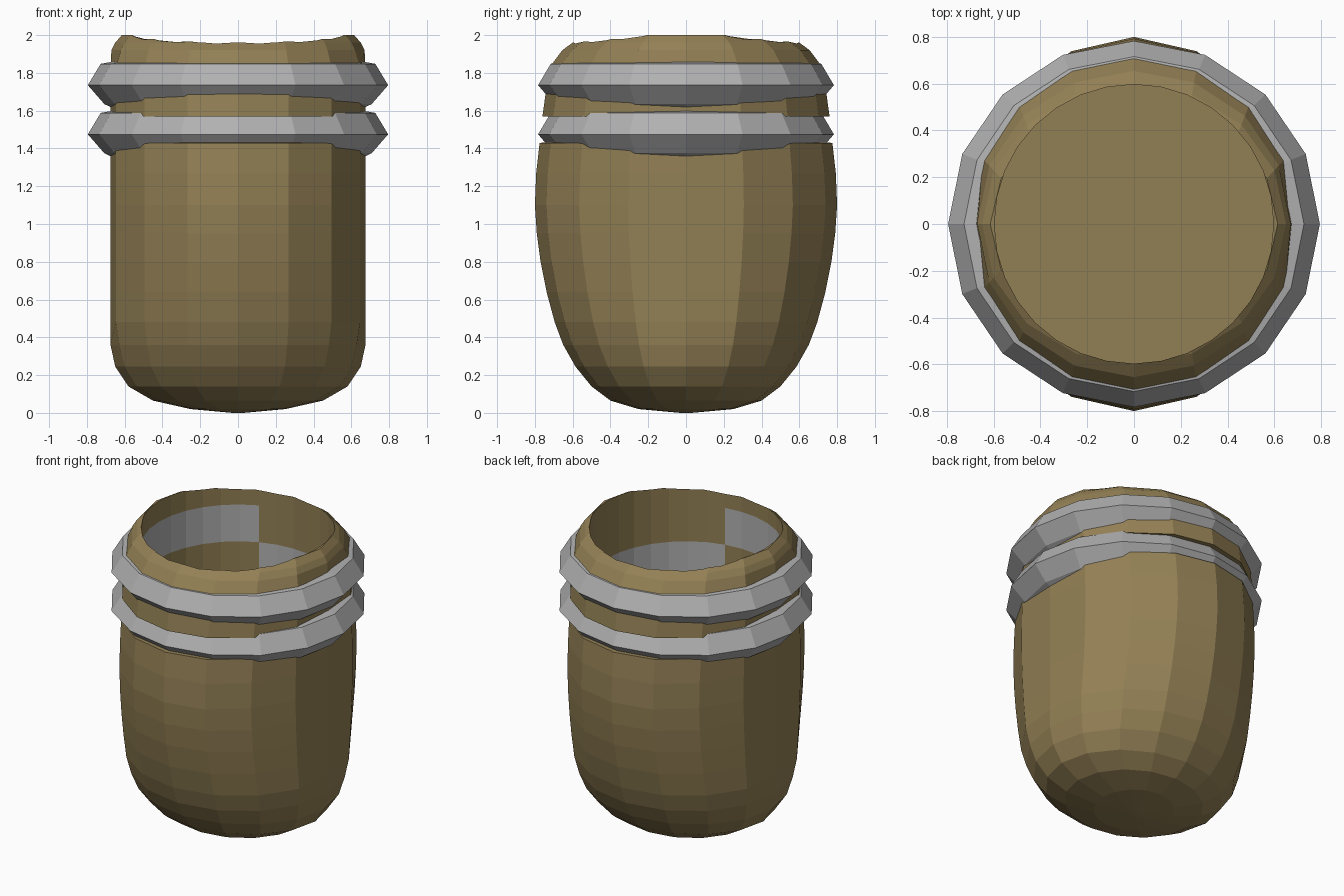
import bpy, bmesh
from math import sin, cos, tau, atan2, degrees

cube = bpy.data.objects.get("Cube")
if cube:
    bpy.data.objects.remove(cube, do_unlink=True)


def material(name, rgb):
    m = bpy.data.materials.new(name)
    m.use_nodes = True
    color = (*rgb, 1)
    m.diffuse_color = color
    bsdf = next(n for n in m.node_tree.nodes if n.type == "BSDF_PRINCIPLED")
    bsdf.inputs["Base Color"].default_value = color
    return m


brown = material("brown clay", (0.29, 0.215, 0.09))
grey = material("grey metal", (0.44, 0.44, 0.44))


def loft(name, rows, sides, mats, limit=9.0, ring=False, rule=None):
    """Join oval rows (z, x radius, y radius); x is flattened at the limit."""
    bm = bmesh.new()
    loops = []
    for z, rx, ry in rows:
        loop = []
        for i in range(sides):
            a = tau * i / sides
            x = max(-limit, min(limit, rx * cos(a)))
            loop.append(bm.verts.new((x, ry * sin(a), z)))
        loops.append(loop)
    pairs = list(zip(loops, loops[1:]))
    if ring:
        pairs.append((loops[-1], loops[0]))
    for low, high in pairs:
        for i in range(sides):
            j = (i + 1) % sides
            bm.faces.new((low[i], low[j], high[j], high[i]))
    if not ring:
        bm.faces.new(loops[0][::-1])
        bm.faces.new(loops[-1])
    bmesh.ops.recalc_face_normals(bm, faces=bm.faces)
    if rule:
        for f in bm.faces:
            f.material_index = rule(f)
    mesh = bpy.data.meshes.new(name)
    bm.to_mesh(mesh)
    bm.free()
    for m in mats:
        mesh.materials.append(m)
    obj = bpy.data.objects.new(name, mesh)
    bpy.context.collection.objects.link(obj)
    return obj


# Pot body: oval section, flattened sides, a groove behind the lower band
body_rows = [
    (0.0, 0.03, 0.03), (0.02, 0.25, 0.25), (0.065, 0.45, 0.40),
    (0.14, 0.58, 0.50), (0.245, 0.65, 0.585), (0.36, 0.68, 0.65),
    (0.48, 0.70, 0.695), (0.64, 0.70, 0.738), (0.8, 0.70, 0.77),
    (0.95, 0.70, 0.79), (1.1, 0.70, 0.80), (1.27, 0.70, 0.793),
    (1.43, 0.70, 0.775), (1.431, 0.69, 0.70), (1.569, 0.69, 0.70),
    (1.57, 0.70, 0.76), (1.7, 0.70, 0.742), (1.83, 0.70, 0.722),
    (1.92, 0.67, 0.655), (1.96, 0.65, 0.60), (2.0, 0.615, 0.51),
]
body = loft("pot_body", body_rows, 16, [brown, grey], limit=0.675)


# Round hollow, with the bands showing on part of its wall
def lining(face):
    c = face.calc_center_median()
    if abs(face.normal.z) > 0.5:
        return 0
    front = 115 < degrees(atan2(c.y, c.x)) % 360 < 280
    if 1.61 < c.z < 1.86:
        return int(front)
    if 1.34 < c.z < 1.61:
        return int(not front)
    return 0


heights = (1.0, 1.34, 1.61, 1.86, 2.2)
cutter = loft("hollow_cutter", [(z, 0.597, 0.597) for z in heights], 32,
              [brown, grey], rule=lining)
cutter.hide_render = True
cut = body.modifiers.new("hollow", "BOOLEAN")
cut.operation = "DIFFERENCE"
cut.solver = "EXACT"
cut.object = cutter
bpy.context.view_layer.objects.active = body
bpy.ops.object.modifier_apply(modifier=cut.name)
bpy.data.objects.remove(cutter, do_unlink=True)

# Two faceted metal bands around the neck
band_profile = [(0.795, 0), (0.727, 0.113), (0.65, 0.127), (0.62, 0.127),
                (0.62, -0.13), (0.645, -0.13), (0.708, -0.1)]
for name, z in (("lower_band", 1.475), ("upper_band", 1.735)):
    rows = [(z + dz, r, r * 0.985) for r, dz in band_profile]
    loft(name, rows, 16, [grey], ring=True)
